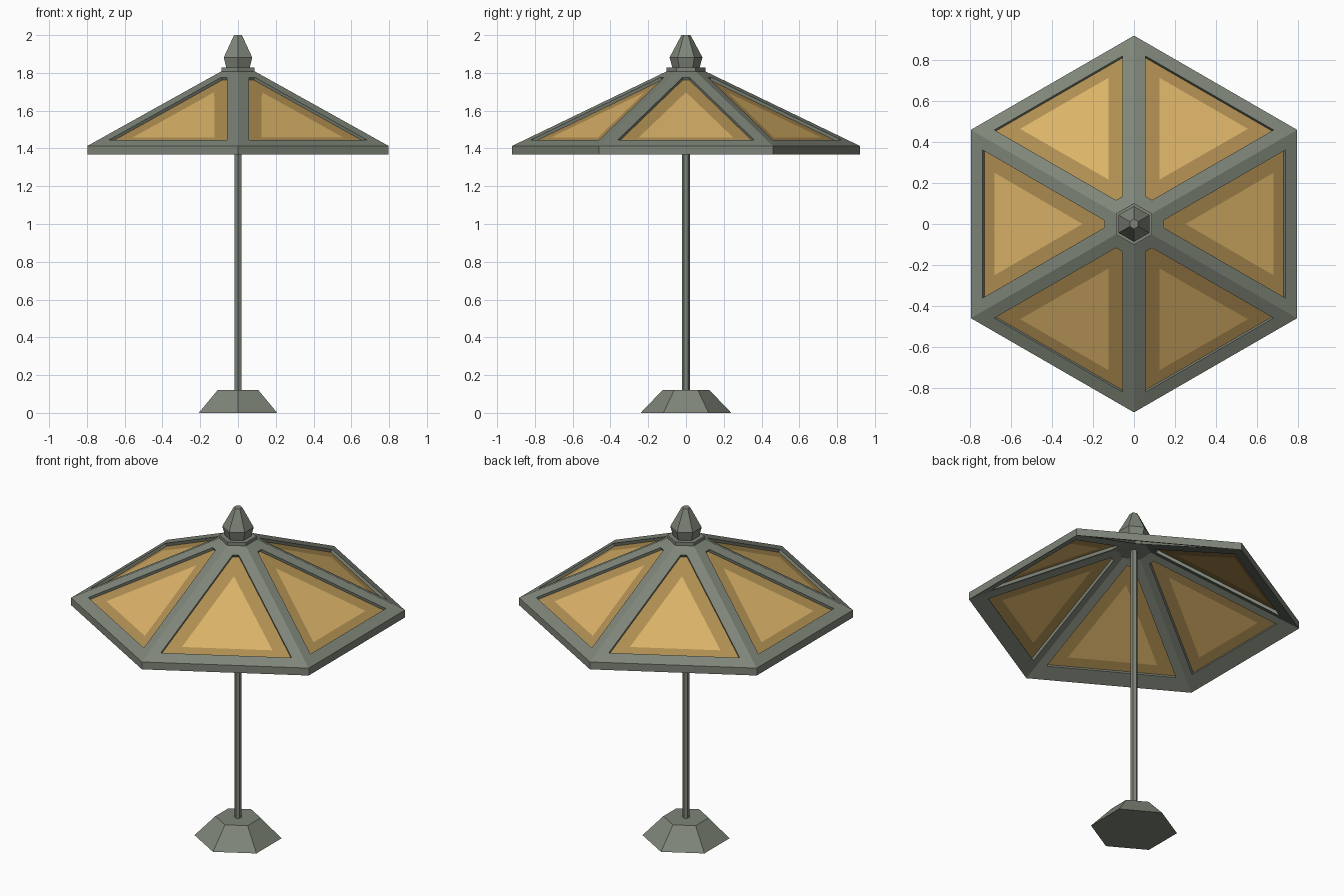
import bpy, bmesh, math
from mathutils import Vector, Matrix

cube = bpy.data.objects.get("Cube")
if cube:
    bpy.data.objects.remove(cube)


def material(name, rgb):
    m = bpy.data.materials.new(name)
    m.use_nodes = True
    m.diffuse_color = (*rgb, 1)
    m.node_tree.nodes["Principled BSDF"].inputs["Base Color"].default_value = (*rgb, 1)
    return m


GREY = material("grey green metal", (0.21, 0.235, 0.19))
TAN = material("tan border", (0.43, 0.27, 0.084))
GOLD = material("golden cloth", (0.71, 0.45, 0.14))


def finish(name, bm, mats):
    bmesh.ops.remove_doubles(bm, verts=bm.verts, dist=0.0001)
    bmesh.ops.recalc_face_normals(bm, faces=bm.faces)
    mesh = bpy.data.meshes.new(name)
    bm.to_mesh(mesh)
    bm.free()
    for m in mats:
        mesh.materials.append(m)
    obj = bpy.data.objects.new(name, mesh)
    bpy.context.collection.objects.link(obj)
    return obj


def hex_turned(name, profile):
    """Six-sided solid from (radius, height) pairs, with a corner to the front."""
    bm = bmesh.new()
    rings = []
    for r, z in profile:
        angles = [math.radians(30 + 60 * k) for k in range(6)]
        rings.append([bm.verts.new((r * math.cos(a), r * math.sin(a), z)) for a in angles])
    for low, high in zip(rings, rings[1:]):
        bridge(bm, low, high)
    bm.faces.new(rings[0])
    bm.faces.new(rings[-1])
    return finish(name, bm, [GREY])


def bridge(bm, a, b, index=0):
    """Band of faces between two closed loops; repeated points give triangles."""
    for i in range(len(a)):
        j = (i + 1) % len(a)
        corners = list(dict.fromkeys((a[i], a[j], b[j], b[i])))
        bm.faces.new(corners).material_index = index


# Canopy sector measurements: u runs outwards, v along the rim
RIM, TOP, RIM_Z, SLOPE, DROP = 0.798, 0.082, 1.413, 0.557, 0.045
TAN30 = math.tan(math.radians(30))
NORMAL = Vector((SLOPE, 0, 1)).normalized()
RIB = 0.057 / math.cos(math.radians(30))


def on_slope(u, v, depth=0):
    return Vector((u, v, RIM_Z + (RIM - u) * SLOPE)) - NORMAL * depth


def trapezoid(u_out, u_in, inset):
    a, b = u_out * TAN30 - inset, u_in * TAN30 - inset
    return [(u_out, -a), (u_out, a), (u_in, b), (u_in, -b)]


OUTER = trapezoid(RIM, TOP, 0)
HOLE = trapezoid(0.74, 0.145, RIB)
CLOTH = [(0.69, -0.25), (0.69, 0.25), (0.26, 0)]
frame, panels = bmesh.new(), bmesh.new()
for k in range(6):
    turn = Matrix.Rotation(math.radians(60 * k), 3, "Z")

    def loop(bm, points, depth=0, drop=0):
        return [bm.verts.new(turn @ (on_slope(u, v, depth) - Vector((0, 0, drop))))
                for u, v in points]

    # Frame sector: upper skin, lower skin, opening walls and rim wall
    top, hole = loop(frame, OUTER), loop(frame, HOLE)
    under = loop(frame, OUTER, drop=DROP)
    under_hole = loop(frame, HOLE, depth=DROP * NORMAL.z)
    bridge(frame, top, hole)
    bridge(frame, under, under_hole)
    bridge(frame, hole, under_hole)
    frame.faces.new((top[0], top[1], under[1], under[0]))
    frame.faces.new((top[2], top[3], under[3], under[2]))

    # Recessed panel with a tan border round a golden triangle, on both sides
    edges = []
    for depth in (0.017, 0.022):
        edge, cloth = loop(panels, HOLE, depth), loop(panels, CLOTH, depth)
        bridge(panels, edge, cloth + [cloth[2]], 0)
        panels.faces.new(cloth).material_index = 1
        edges.append(edge)
    bridge(panels, *edges)

finish("canopy_frame", frame, [GREY])
finish("canopy_panels", panels, [TAN, GOLD])

# Stand and top ornament
hex_turned("base", [(0.24, 0), (0.125, 0.12)])
hex_turned("pole", [(0.02, 0.1), (0.02, 1.79)])
hex_turned("hub", [(0.095, 1.767), (0.095, 1.812)])
hex_turned("collar", [(0.102, 1.807), (0.102, 1.828)])
hex_turned("finial", [(0.07, 1.82), (0.087, 1.882), (0.024, 2.0)])
